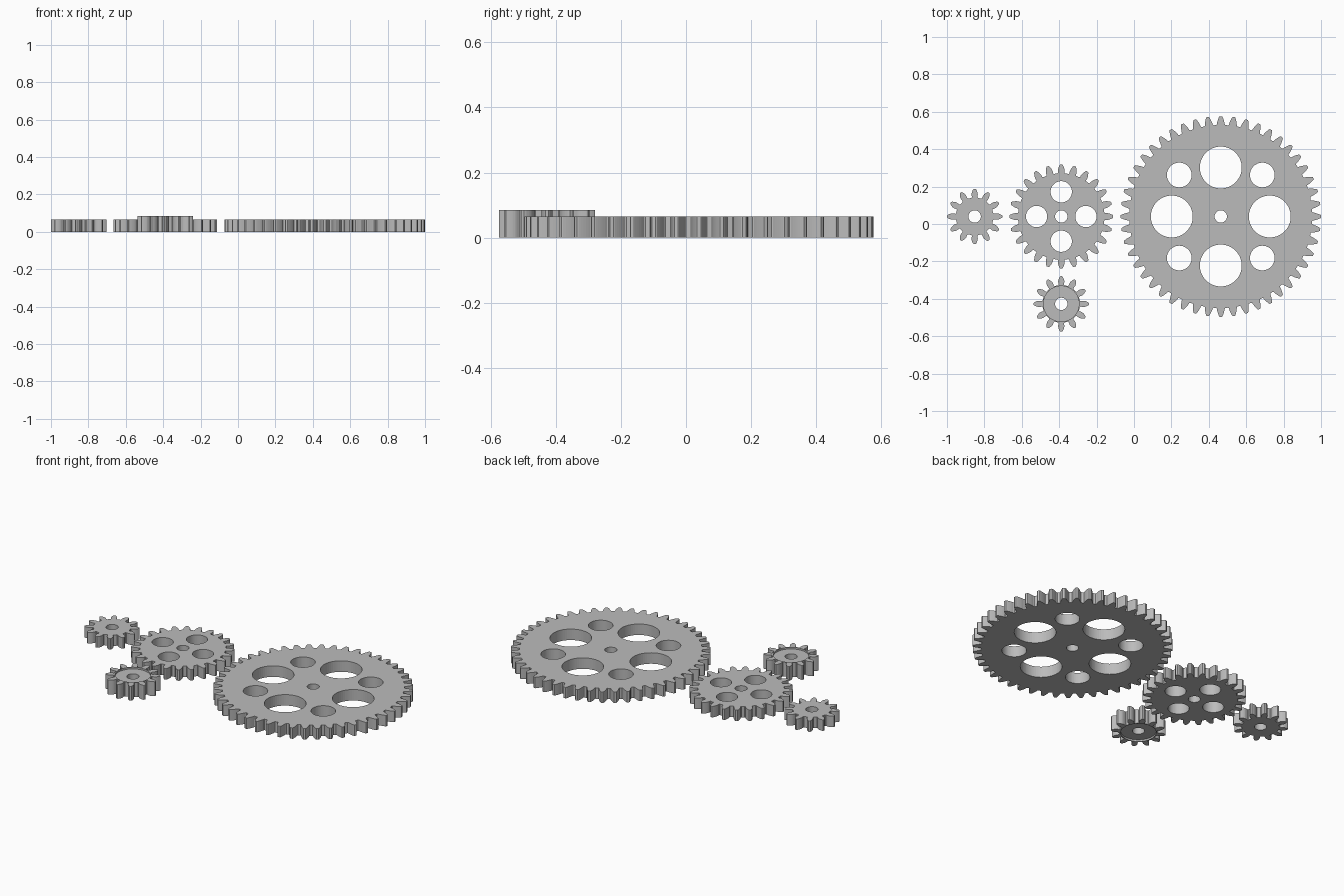
import bpy, bmesh
from math import pi, cos, sin, tan, acos, radians

cube = bpy.data.objects.get("Cube")
if cube:
    bpy.data.objects.remove(cube)

grey = bpy.data.materials.new("plain_grey")
grey.use_nodes = True
colour = (0.5, 0.5, 0.5, 1)
grey.diffuse_color = colour
grey.node_tree.nodes["Principled BSDF"].inputs["Base Color"].default_value = colour

MODULE = 0.0213
THICK = 0.065
BORE = 0.033


def circle(r, x=0, y=0, n=56):
    return [(x + r * cos(2 * pi * i / n), y + r * sin(2 * pi * i / n)) for i in range(n)]


def gear_outline(teeth, tip):
    """Involute teeth with slightly rounded tips and filleted roots."""
    pitch = tip - MODULE
    base = pitch * cos(radians(20))
    root = pitch - 1.2 * MODULE

    def involute(r):
        a = acos(min(1, base / r))
        return tan(a) - a

    def half_angle(r):
        return pi / (2 * teeth) * 0.96 + involute(pitch) - involute(r)

    start = max(base, root + 0.2 * MODULE)
    flank = [(root, half_angle(start) + 0.15 * MODULE / root)]
    flank.append((root + 0.15 * MODULE, half_angle(start)))
    for i in range(6):
        r = start + (tip - 0.12 * MODULE - start) * i / 5
        flank.append((r, half_angle(r)))
    flank.append((tip, half_angle(tip) * 0.75))
    tooth = [(r, -a) for r, a in flank] + [(r, a) for r, a in reversed(flank)]
    return [(r * cos(a + 2 * pi * k / teeth), r * sin(a + 2 * pi * k / teeth))
            for k in range(teeth) for r, a in tooth]


def plate(name, loops, centre, z0, z1):
    """Extrude an outline with holes into a solid plate."""
    curve = bpy.data.curves.new(name, "CURVE")
    curve.dimensions = "2D"
    curve.fill_mode = "BOTH"
    curve.extrude = (z1 - z0) / 2
    for loop in loops:
        spline = curve.splines.new("POLY")
        spline.points.add(len(loop) - 1)
        for point, (x, y) in zip(spline.points, loop):
            point.co = (x, y, 0, 1)
        spline.use_cyclic_u = True
    helper = bpy.data.objects.new(name + "_outline", curve)
    bpy.context.collection.objects.link(helper)
    bpy.context.view_layer.update()
    graph = bpy.context.evaluated_depsgraph_get()
    mesh = bpy.data.meshes.new_from_object(helper.evaluated_get(graph))
    bpy.data.objects.remove(helper)
    bpy.data.curves.remove(curve)

    bm = bmesh.new()
    bm.from_mesh(mesh)
    bmesh.ops.remove_doubles(bm, verts=bm.verts, dist=0.00005)
    bmesh.ops.recalc_face_normals(bm, faces=bm.faces)
    for face in bm.faces:
        face.smooth = False
        face.material_index = 0
    bm.to_mesh(mesh)
    bm.free()
    mesh.materials.clear()
    mesh.materials.append(grey)
    obj = bpy.data.objects.new(name, mesh)
    obj.location = (centre[0], centre[1], (z0 + z1) / 2)
    bpy.context.collection.objects.link(obj)
    return obj


def hole_ring(r, distance, count, turn=0):
    return [circle(r, distance * cos(turn + 2 * pi * i / count),
                   distance * sin(turn + 2 * pi * i / count)) for i in range(count)]


# Large gear with alternating big and small lightening holes
plate("large_gear",
      [gear_outline(48, 0.536), circle(BORE)]
      + hole_ring(0.112, 0.262, 4) + hole_ring(0.066, 0.314, 4, pi / 4),
      (0.464, 0.04), 0, THICK)

# Medium gear with four lightening holes
plate("medium_gear",
      [gear_outline(24, 0.278), circle(BORE)] + hole_ring(0.057, 0.132, 4),
      (-0.389, 0.04), 0, THICK)

# Small plain gear
plate("small_gear", [gear_outline(12, 0.148), circle(BORE)], (-0.852, 0.04), 0, THICK)

# Thicker pinion: toothed rim around a web recessed on both faces
PINION = (-0.389, -0.427)
RIM_HEIGHT = 0.085
RECESS = 0.01
plate("pinion_rim", [gear_outline(12, 0.148), circle(0.095)], PINION, 0, RIM_HEIGHT)
plate("pinion_web", [circle(0.0955), circle(BORE)], PINION, RECESS, RIM_HEIGHT - RECESS)
